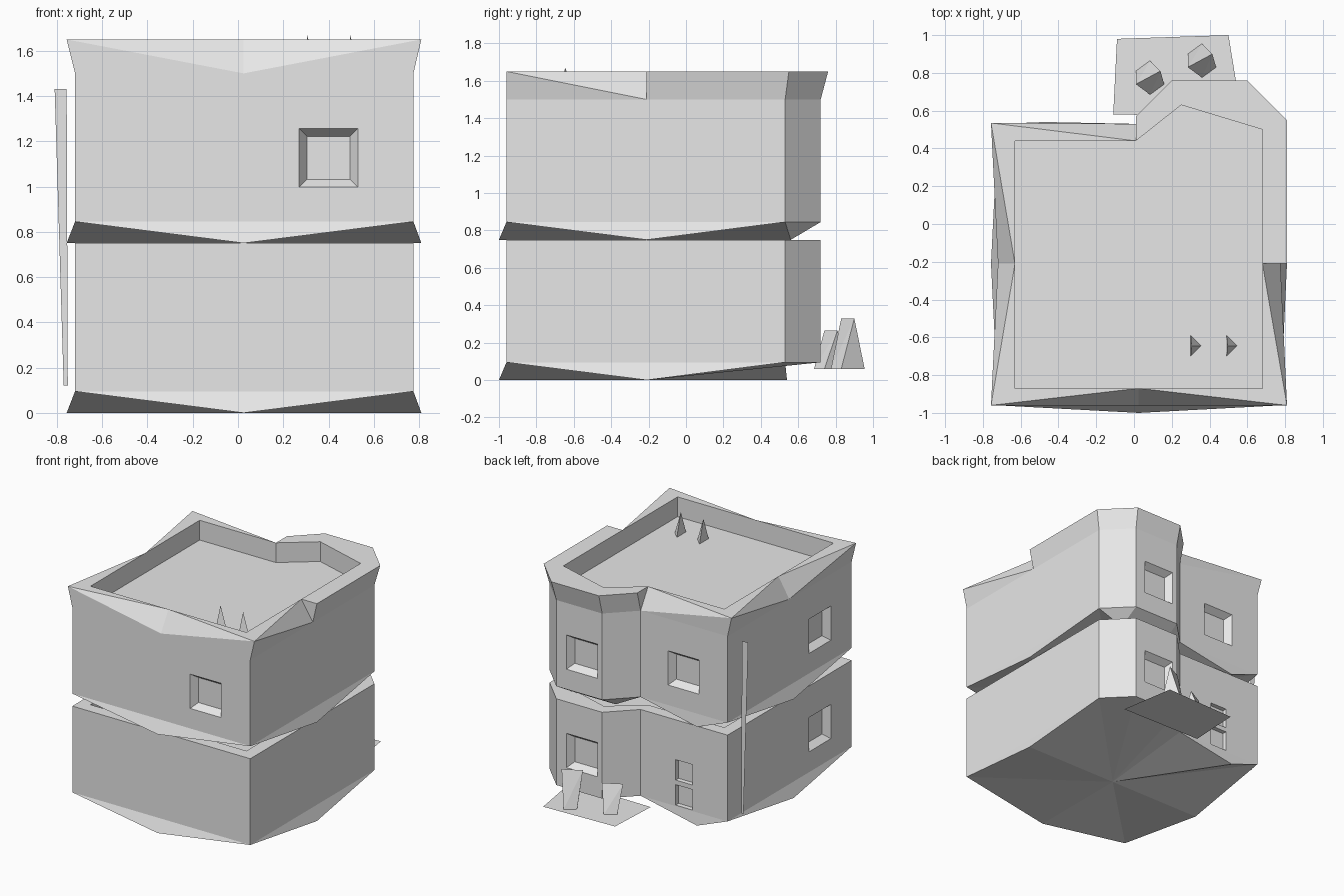
import bpy, bmesh
from mathutils import Vector

cube = bpy.data.objects.get("Cube")
if cube:
    bpy.data.objects.remove(cube, do_unlink=True)

plaster = bpy.data.materials.new("light grey plaster")
plaster.use_nodes = True
plaster.diffuse_color = (0.8, 0.8, 0.8, 1)
plaster.node_tree.nodes["Principled BSDF"].inputs["Base Color"].default_value = (0.8, 0.8, 0.8, 1)


def finish(name, bm):
    mesh = bpy.data.meshes.new(name)
    bm.to_mesh(mesh)
    bm.free()
    mesh.materials.append(plaster)
    obj = bpy.data.objects.new(name, mesh)
    bpy.context.collection.objects.link(obj)
    return obj


def from_faces(name, faces):
    """Mesh from faces given as point lists, welded into one shell."""
    bm = bmesh.new()
    for points in faces:
        bm.faces.new([bm.verts.new(p) for p in points])
    bmesh.ops.remove_doubles(bm, verts=bm.verts, dist=0.0005)
    bmesh.ops.recalc_face_normals(bm, faces=bm.faces)
    return finish(name, bm)


def hull(bm, points):
    verts = [bm.verts.new(p) for p in points]
    bmesh.ops.convex_hull(bm, input=verts)


def at(plan, z):
    return [(x, y, z) for x, y in plan]


def pairs(ring):
    return list(zip(ring, ring[1:] + ring[:1]))


# Floor plan of the walls, and of the sunken roof inside the parapet
WALL = [(-.72, -.96), (.775, -.96), (.775, .53), (.585, .72), (.2, .72), (.01, .53), (-.72, .53)]
RECESS = [(-.63, -.87), (.68, -.87), (.68, .5), (.25, .63), (.01, .44), (-.63, .44)]
CENTRE = (.025, -.21)


def underside(z, bay_keel):
    """Folded floor: corners raised, middles of the sides low and flared."""
    a, b, c, d, e, f, g = at(WALL, z + .095)
    front, left, back, right = at([(.025, -1), (.81, -.21), (-.47, .54), (-.757, -.21)], z)
    faces = [(a, front, b), (b, left, c), (f, back, g), (g, right, a)]
    if bay_keel:
        k, m = at([(.585, .56), (.2, .56)], z)
        faces += [(c, d, k), (d, e, m, k), (e, f, m)]
        bay = [k, m]
    else:
        bay = [d, e]
    ring = [a, front, b, left, c] + bay + [f, back, g, right]
    hub = (*CENTRE, z)
    return faces + [(p, q, hub) for p, q in pairs(ring)]


def lower_storey():
    base, top, inner, floor = at(WALL, .095), at(WALL, .75), at(RECESS, .75), at(RECESS, .65)
    faces = underside(0, False)
    faces += [(p, q, s, r) for (p, q), (r, s) in zip(pairs(base), pairs(top))]
    faces += [(p, q, s, r) for (p, q), (r, s) in zip(pairs(inner), pairs(floor))]
    faces.append(floor)
    # Flat rim
    a, b, c, d, e, f, g = top
    i, j, k, m, n, o = inner
    faces += [(a, b, j, i), (b, c, k, j), (c, d, k), (d, e, m, k), (e, f, n, m), (f, g, o, n), (g, a, i, o)]
    return from_faces("lower_storey", faces)


def upper_storey():
    base, wall = at(WALL, .845), at(WALL, 1.5)
    a, b, c, d, e, f, g = wall
    front, left, right = at([(.025, -.96), (.775, -.21), (-.72, -.21)], 1.5)
    # Flared parapet corners
    A, B, C, D, E, F, G = at([(-.757, -.96), (.81, -.96), (.81, .55), (.6, .76), (.2, .76),
                              (.01, .57), (-.757, .535)], 1.65)
    # Points where the parapet is cut back to its inner edge
    front_in, left_in, right_in, left_out = at([(.025, -.87), (.68, -.21), (-.63, -.21), (.81, -.21)], 1.65)
    i, j, k, m, n, o = at(RECESS, 1.65)
    floor = at(RECESS, 1.5)
    p, q, r, s, t, u = floor
    faces = underside(.75, True)
    # Walls
    middles = {0: [front], 1: [left], 6: [right]}
    for index, ((lo, lo_next), (hi, hi_next)) in enumerate(zip(pairs(base), pairs(wall))):
        faces.append([lo, lo_next, hi_next] + middles.get(index, []) + [hi])
    # Parapet outside
    faces += [(a, front, A), (front, b, B), (A, front, front_in), (front, B, front_in),
              (b, left, B), (B, left, left_in), (left, left_out, left_in), (left, c, C, left_out),
              (c, d, D, C), (d, e, E, D), (e, f, F, E), (f, F, n), (f, g, G), (f, G, n),
              (g, right, G), (G, right, right_in), (right, a, A), (right, A, right_in)]
    # Parapet top
    faces += [(A, front_in, i), (front_in, B, j), (j, B, left_in), (left_in, left_out, C, k),
              (k, C, D), (k, D, E, m), (m, E, F, n), (n, G, o), (o, G, right_in), (right_in, A, i)]
    # Parapet inside and roof floor
    faces += [(i, front_in, j, q, p), (j, left_in, k, r, q), (k, m, s, r), (m, n, t, s),
              (n, o, u, t), (o, right_in, i, p, u), floor]
    return from_faces("upper_storey", faces)


def window(bm, normal, centre, width, height, depth=.05, taper=.035):
    """Tapered pocket cutter, a little proud of the wall."""
    normal, centre = Vector(normal), Vector(centre)
    side = normal.cross((0, 0, 1))
    proud = .01
    points = []
    for out, shrink in ((proud, -taper * proud / depth), (-depth, taper)):
        for sx in (-1, 1):
            for sz in (-1, 1):
                points.append(centre + normal * out + side * sx * (width / 2 - shrink)
                              + Vector((0, 0, sz * (height / 2 - shrink))))
    hull(bm, points)


# Window recesses cut into both storeys
cut = bmesh.new()
BACK, FRONT, SIDE = (0, 1, 0), (0, -1, 0), (-1, 0, 0)
HIGH, LOW, SIZE = 1.127, .38, .26
window(cut, FRONT, (.4, -.96, HIGH), SIZE, SIZE)
window(cut, BACK, (-.35, .53, HIGH), SIZE, SIZE)
for level in (LOW, HIGH):
    window(cut, SIDE, (-.72, -.58, level), SIZE, SIZE)
    window(cut, BACK, (.37, .72, level), SIZE, SIZE)
for level in (.18, .37):
    window(cut, BACK, (-.355, .53, level), .14, .155, depth=.03, taper=.003)
bmesh.ops.recalc_face_normals(cut, faces=cut.faces)
cutter = finish("window_cutter", cut)
cutter.hide_render = True

for storey in (lower_storey(), upper_storey()):
    mod = storey.modifiers.new("windows", "BOOLEAN")
    mod.operation = "DIFFERENCE"
    mod.solver = "EXACT"
    mod.object = cutter
    bpy.context.view_layer.update()
    graph = bpy.context.evaluated_depsgraph_get()
    cut_mesh = bpy.data.meshes.new_from_object(storey.evaluated_get(graph))
    storey.modifiers.clear()
    storey.data = cut_mesh
bpy.data.objects.remove(cutter, do_unlink=True)

# Entrance slab behind the bay
from_faces("entrance_slab", [at([(-.11, .58), (.57, .57), (.5, 1), (-.09, .98)], .06)])

# Wedge posts standing on the slab
for name, dx, dy, top in (("tall_post", 0, 0, .33), ("short_post", -.275, -.09, .265)):
    bm = bmesh.new()
    foot = at([(.285, .9), (.36, .955), (.435, .83), (.36, .775)], .06)
    ridge = at([(.285, .83), (.415, .9)], top)
    hull(bm, [(x + dx, y + dy, z) for x, y, z in foot + ridge])
    finish(name, bm)

# Flat downpipe on the right side
from_faces("downpipe", [[(-.757, .41, 1.43), (-.81, .41, 1.43), (-.77, .41, .12), (-.752, .41, .12)]])

# Small roof spikes
for name, x in (("roof_spike_right", .3), ("roof_spike_left", .49)):
    bm = bmesh.new()
    hull(bm, [(x, -.59, 1.5), (x, -.7, 1.5), (x + .055, -.645, 1.5), (x + .005, -.645, 1.67)])
    finish(name, bm)
